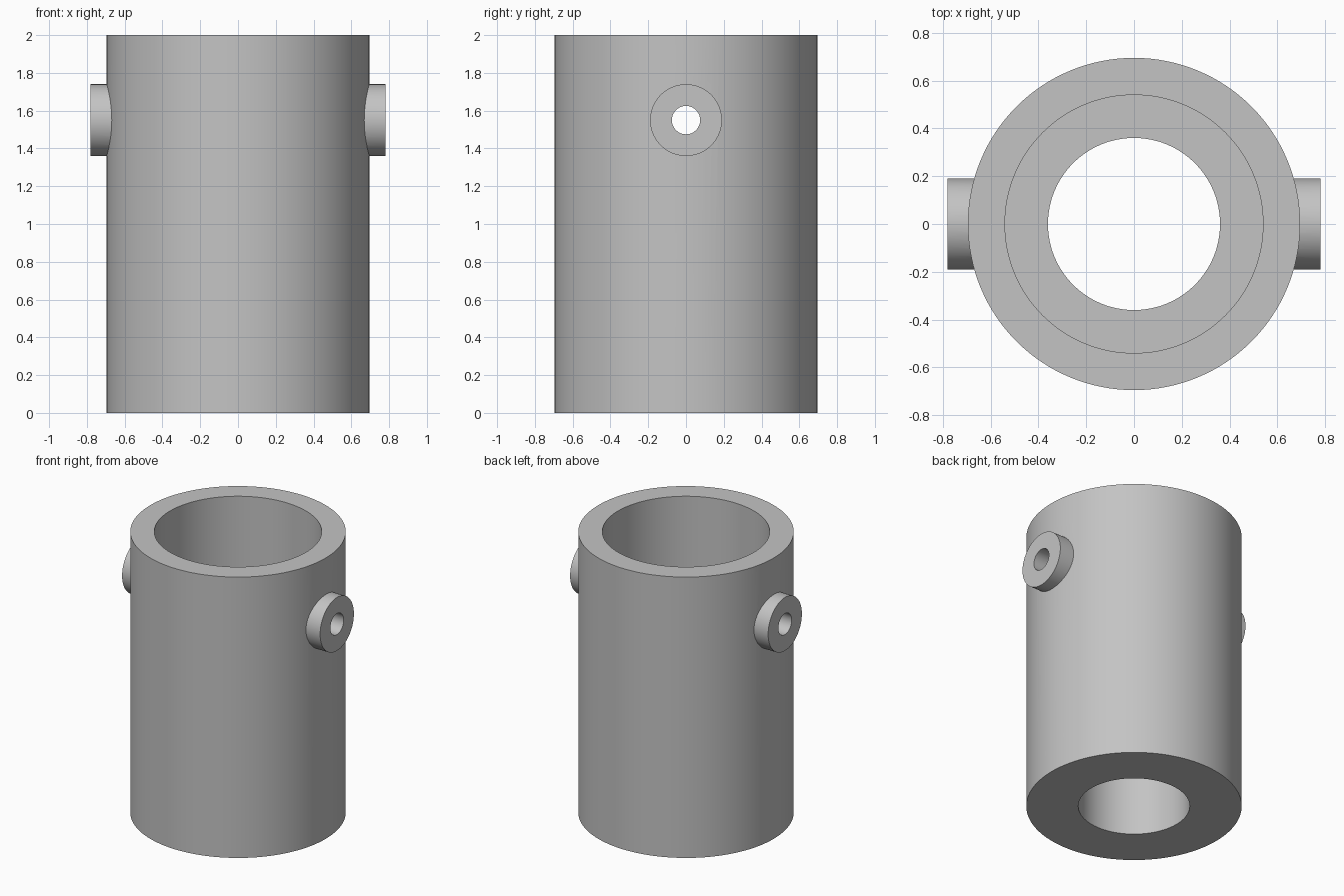
import bpy, bmesh, math
from mathutils import Matrix

if "Cube" in bpy.data.objects:
    bpy.data.objects.remove(bpy.data.objects["Cube"])

SEG = 128
BOSS_Z = 1.55

grey = bpy.data.materials.new("plain grey")
grey.diffuse_color = (0.55, 0.55, 0.55, 1)
grey.use_nodes = True
grey.node_tree.nodes["Principled BSDF"].inputs["Base Color"].default_value = grey.diffuse_color


def obj_from(bm, name):
    bmesh.ops.recalc_face_normals(bm, faces=bm.faces)
    me = bpy.data.meshes.new(name)
    bm.to_mesh(me)
    bm.free()
    ob = bpy.data.objects.new(name, me)
    me.materials.append(grey)
    bpy.context.collection.objects.link(ob)
    return ob


def lathe(name, profile):
    """Revolve a closed (radius, z) profile around z."""
    bm = bmesh.new()
    rings = [[bm.verts.new((r * math.cos(a), r * math.sin(a), z)) for r, z in profile]
             for a in (2 * math.pi * i / SEG for i in range(SEG))]
    n = len(profile)
    for i in range(SEG):
        a, b = rings[i], rings[(i + 1) % SEG]
        for j in range(n):
            k = (j + 1) % n
            bm.faces.new((a[j], b[j], b[k], a[k]))
    return obj_from(bm, name)


def cross_rod(name, radius, x0, x1, seg):
    """Cylinder lying along x at boss height."""
    bm = bmesh.new()
    mat = Matrix.Translation(((x0 + x1) / 2, 0, BOSS_Z)) @ Matrix.Rotation(math.pi / 2, 4, 'Y')
    bmesh.ops.create_cone(bm, cap_ends=True, segments=seg, radius1=radius,
                          radius2=radius, depth=x1 - x0, matrix=mat)
    return obj_from(bm, name)


def boolean(ob, tool, op):
    mod = ob.modifiers.new(op.lower(), 'BOOLEAN')
    mod.operation, mod.object, mod.solver = op, tool, 'EXACT'
    bpy.context.view_layer.objects.active = ob
    bpy.ops.object.modifier_apply(modifier=mod.name)
    bpy.data.objects.remove(tool)


# Sleeve with a wide upper bore stepping down to a narrow lower bore
sleeve = lathe("sleeve_body", [(0.695, 0), (0.695, 2), (0.54, 2),
                               (0.54, 1.0), (0.36, 1.0), (0.36, 0)])

# Round bosses on both sides, then one hole drilled through both
for side in (-1, 1):
    x0, x1 = sorted((side * 0.60, side * 0.78))
    boolean(sleeve, cross_rod("boss", 0.19, x0, x1, 64), 'UNION')
boolean(sleeve, cross_rod("cross_drill", 0.075, -1, 1, 48), 'DIFFERENCE')

# Smooth round walls with crisp edges
bpy.ops.object.select_all(action='DESELECT')
sleeve.select_set(True)
bpy.context.view_layer.objects.active = sleeve
bpy.ops.object.shade_smooth_by_angle(angle=math.radians(30))
